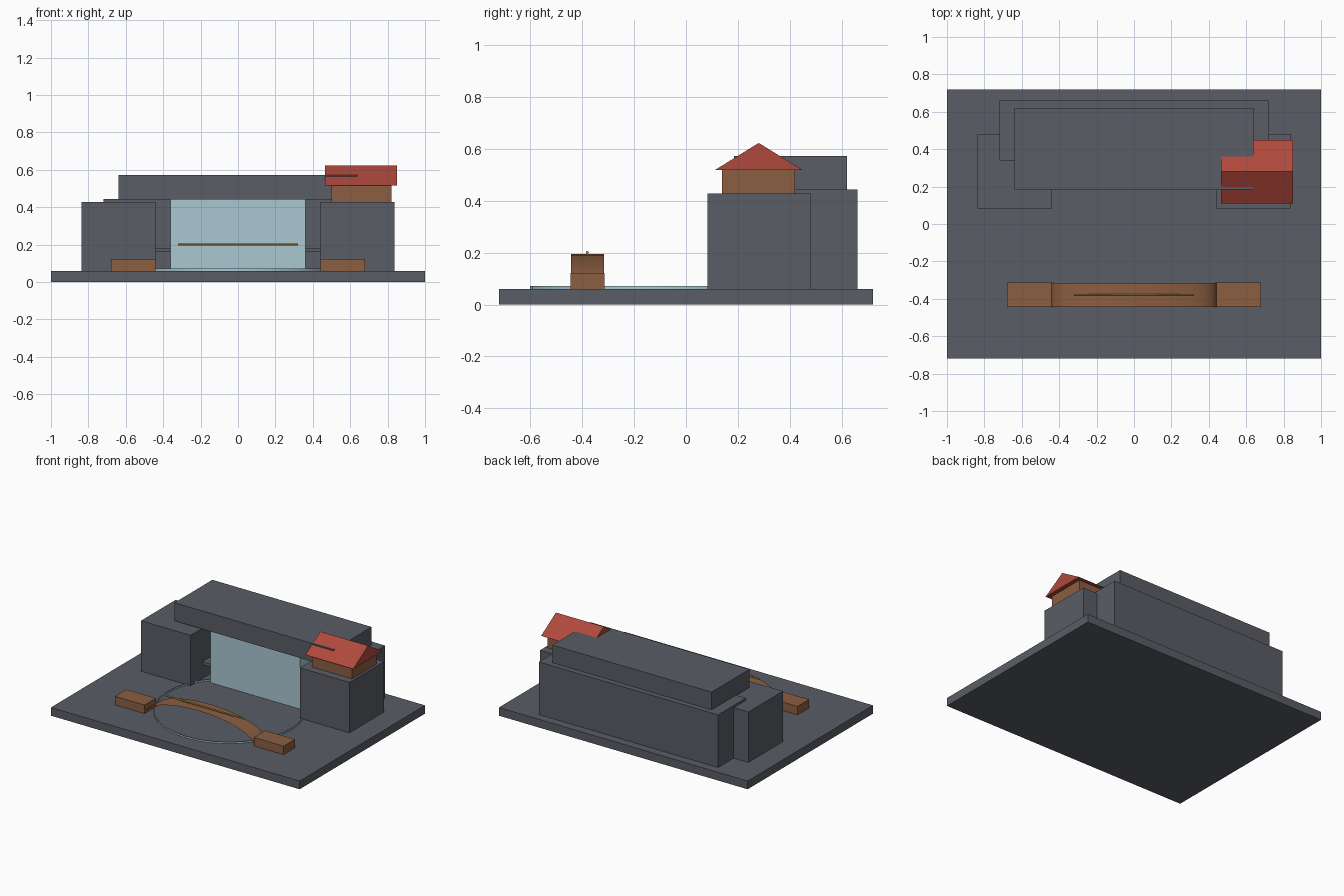
import bpy, bmesh, math

cube = bpy.data.objects.get("Cube")
if cube:
    bpy.data.objects.remove(cube, do_unlink=True)


def material(name, rgb):
    m = bpy.data.materials.new(name)
    m.use_nodes = True
    m.diffuse_color = (*rgb, 1)
    m.node_tree.nodes["Principled BSDF"].inputs["Base Color"].default_value = (*rgb, 1)
    return m


stone = material("slate_stone", (0.10, 0.11, 0.13))
water = material("pale_water", (0.40, 0.58, 0.65))
wood = material("brown_wood", (0.26, 0.112, 0.053))
tile = material("red_tile", (0.43, 0.066, 0.046))
gold = material("gold", (0.47, 0.31, 0.08))


def finish(name, bm, mat, smooth=False):
    bmesh.ops.recalc_face_normals(bm, faces=bm.faces)
    mesh = bpy.data.meshes.new(name)
    bm.to_mesh(mesh)
    bm.free()
    for p in mesh.polygons:
        p.use_smooth = smooth
    mesh.materials.append(mat)
    obj = bpy.data.objects.new(name, mesh)
    bpy.context.collection.objects.link(obj)
    return obj


def box(name, mat, xs, ys, zs):
    """Box given by its extent on each axis."""
    bm = bmesh.new()
    bmesh.ops.create_cube(bm, size=1)
    for v in bm.verts:
        v.co = [(lo + hi) / 2 + c * (hi - lo) for c, (lo, hi) in zip(v.co, (xs, ys, zs))]
    return finish(name, bm, mat)


def sheet(name, mat, path, shift, smooth=True):
    """Open strip swept from a path of points along a vector."""
    bm = bmesh.new()
    a = [bm.verts.new(p) for p in path]
    b = [bm.verts.new([c + s for c, s in zip(p, shift)]) for p in path]
    for i in range(len(path) - 1):
        bm.faces.new((a[i], b[i], b[i + 1], a[i + 1]))
    bmesh.ops.remove_doubles(bm, verts=bm.verts, dist=1e-5)
    return finish(name, bm, mat, smooth)


# Ground and cliffs
ground = 0.06
box("ground_slab", stone, (-1, 1), (-0.72, 0.72), (0, ground))
box("back_cliff", stone, (-0.72, 0.72), (0.34, 0.66), (ground, 0.443))
box("cliff_cap", stone, (-0.64, 0.64), (0.185, 0.62), (0.44, 0.572))
box("rock_ledge", stone, (-0.5, 0.5), (0.22, 0.34), (0.16, 0.183))
for side, s in (("left", 1), ("right", -1)):
    xs = sorted((s * 0.44, s * 0.838))
    box(side + "_cliff", stone, xs, (0.083, 0.48), (ground, 0.427))
    # Bridge landings
    xs = sorted((s * 0.44, s * 0.678))
    box(side + "_bridge_landing", wood, xs, (-0.445, -0.313), (ground, 0.122))

# Waterfall and the open rim of the pool
box("waterfall", water, (-0.36, 0.36), (0.2, 0.34), (ground, 0.442))
steps = 32
rim = [(0.5 * math.cos(i * math.tau / steps), -0.1 + 0.5 * math.sin(i * math.tau / steps), ground)
       for i in range(steps + 1)]
sheet("pool_rim", water, rim, (0, 0, 0.012))

# Bridge deck: a thin half-elliptical arch
deck = [(-0.44 * math.cos(i * math.pi / 24), -0.443, ground + 0.135 * math.sin(i * math.pi / 24))
        for i in range(25)]
sheet("bridge_arch", wood, deck, (0, 0.128, 0))

# Bar along the crown of the bridge
bm = bmesh.new()
bmesh.ops.create_cone(bm, cap_ends=True, segments=8, radius1=0.006, radius2=0.006, depth=0.64)
for v in bm.verts:
    x, y, z = v.co
    v.co = (z, y - 0.38, 0.2 + x)
finish("bridge_bar", bm, gold)

# House on the left cliff
box("house_walls", wood, (0.5, 0.82), (0.138, 0.42), (0.427, 0.52))
bm = bmesh.new()
ends = [[bm.verts.new((x, y, z)) for y, z in ((0.11, 0.517), (0.45, 0.517), (0.28, 0.622))]
        for x in (0.465, 0.85)]
for end in ends:
    bm.faces.new(end)
for i in range(3):
    j = (i + 1) % 3
    bm.faces.new((ends[0][i], ends[0][j], ends[1][j], ends[1][i]))
finish("house_roof", bm, tile)
